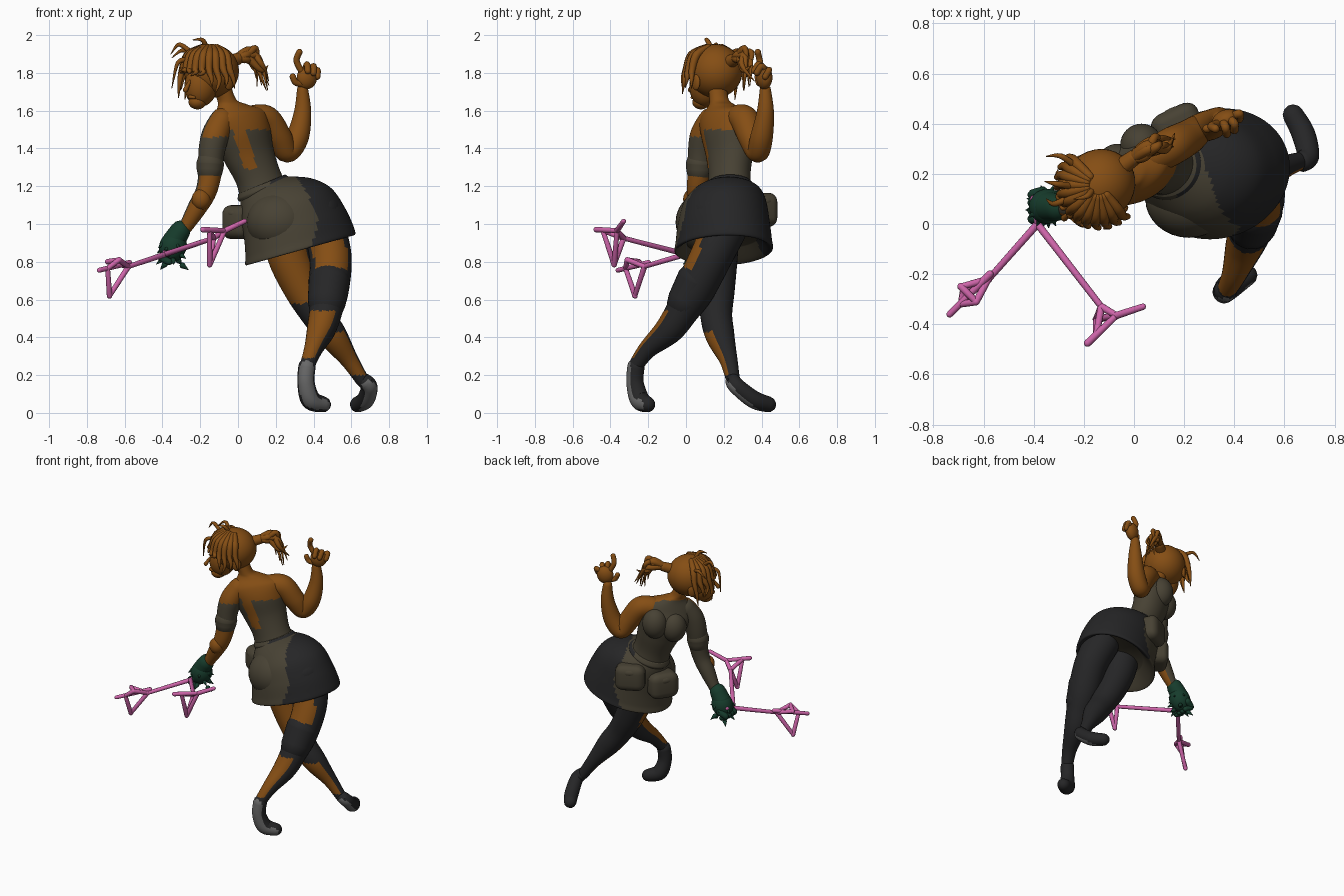
import bpy, bmesh, math, random
from mathutils import Vector, Matrix

if "Cube" in bpy.data.objects:
    bpy.data.objects.remove(bpy.data.objects["Cube"])

random.seed(4)
PI2 = 2 * math.pi

def mat(name, r, g, b):
    m = bpy.data.materials.new(name)
    m.diffuse_color = (r, g, b, 1)
    m.use_nodes = True
    m.node_tree.nodes["Principled BSDF"].inputs["Base Color"].default_value = m.diffuse_color
    return m

BROWN = mat("warm brown", 0.235, 0.076, 0.007)
DARK = mat("charcoal", 0.019, 0.019, 0.02)
OLIVE = mat("olive grey", 0.064, 0.054, 0.034)
GREEN = mat("deep green", 0.008, 0.045, 0.025)
PINK = mat("pink", 0.62, 0.13, 0.40)
GREY = mat("sole grey", 0.14, 0.14, 0.14)

def finish(name, bm, mats, rule=None):
    """Make an object; rule(centre, normal) picks the material slot."""
    bmesh.ops.recalc_face_normals(bm, faces=bm.faces)
    bm.normal_update()
    for f in bm.faces:
        f.smooth = True
        if rule:
            f.material_index = int(rule(f.calc_center_median(), f.normal))
    me = bpy.data.meshes.new(name)
    bm.to_mesh(me)
    bm.free()
    for m in mats:
        me.materials.append(m)
    ob = bpy.data.objects.new(name, me)
    bpy.context.collection.objects.link(ob)
    return ob

def spline(pts, steps):
    """Catmull-Rom through tuples of any length."""
    out, n = [], len(pts)
    for i in range(n - 1):
        a, b, c, d = pts[max(i - 1, 0)], pts[i], pts[i + 1], pts[min(i + 2, n - 1)]
        for s in range(steps):
            t = s / steps
            out.append([0.5 * (2 * q + (r - p) * t + (2 * p - 5 * q + 4 * r - s4) * t * t
                        + (3 * q - p - 3 * r + s4) * t ** 3) for p, q, r, s4 in zip(a, b, c, d)])
    out.append(list(pts[-1]))
    return out

def skin(bm, rings):
    """Bridge rings of coordinates and cap both ends."""
    vs = [[bm.verts.new(p) for p in ring] for ring in rings]
    n = len(vs[0])
    for a, b in zip(vs, vs[1:]):
        for i in range(n):
            bm.faces.new((a[i], a[(i + 1) % n], b[(i + 1) % n], b[i]))
    bm.faces.new(vs[0])
    bm.faces.new(vs[-1])

def tube(name, pts, mats, rule=None, steps=8, sides=28):
    """Round-ended limb through (x, y, z, radius) points."""
    s = spline(pts, steps)
    P = [Vector(p[:3]) for p in s]
    R = [max(p[3], 0.002) for p in s]
    T = [(P[min(i + 1, len(P) - 1)] - P[max(i - 1, 0)]).normalized() for i in range(len(P))]
    caps = [(math.sin(a), math.cos(a)) for a in (0.5, 1.0, 1.4)]
    st = ([(P[0] - T[0] * R[0] * k, T[0], R[0] * c) for k, c in reversed(caps)] + list(zip(P, T, R))
          + [(P[-1] + T[-1] * R[-1] * k, T[-1], R[-1] * c) for k, c in caps])
    u, prev, rings = T[0].orthogonal().normalized(), T[0], []
    for p, t, r in st:
        u = prev.rotation_difference(t) @ u
        prev = t
        v = t.cross(u)
        rings.append([p + (u * math.cos(PI2 * i / sides) + v * math.sin(PI2 * i / sides)) * r
                      for i in range(sides)])
    bm = bmesh.new()
    skin(bm, rings)
    return finish(name, bm, mats, rule)

def loft(name, rows, rot, mats, rule=None, steps=9, sides=80):
    """Stacked tilted ellipses: rows of (x, y, z, rx, ry, slope)."""
    rings, cr, sr = [], math.cos(rot), math.sin(rot)
    for x, y, z, rx, ry, k in spline(rows, steps):
        ring = []
        for i in range(sides):
            a, b = rx * math.cos(PI2 * i / sides), ry * math.sin(PI2 * i / sides)
            dx, dy = a * cr - b * sr, a * sr + b * cr
            ring.append((x + dx, y + dy, z + k * dx))
        rings.append(ring)
    bm = bmesh.new()
    skin(bm, rings)
    return finish(name, bm, mats, rule)

def blob(name, c, r, mats, rot=(0, 0, 0), rule=None):
    bm = bmesh.new()
    bmesh.ops.create_uvsphere(bm, u_segments=32, v_segments=20, radius=1)
    R = Matrix.Rotation(rot[2], 4, 'Z') @ Matrix.Rotation(rot[1], 4, 'Y') @ Matrix.Rotation(rot[0], 4, 'X')
    bm.transform(Matrix.Translation(c) @ R @ Matrix.Diagonal((*r, 1)))
    return finish(name, bm, mats, rule)

# Torso: olive top, bare upper back with a strip down the spine
def chestward(n):
    return n.x * -0.64 + n.y * 0.77

def torso_rule(c, n):
    f = chestward(n)
    strip = f < -0.3 and abs(c.x - 0.02 - 0.3 * (1.45 - c.z)) < 0.035 and c.z > 1.29
    return (c.z < 1.5 + 0.24 * max(f, 0) or f > 0.5) and not strip and c.z < 1.63

loft("torso", [(0.15, .23, 1.12, .14, .12, .4), (0.11, .23, 1.24, .12, .105, .35),
               (0.06, .23, 1.36, .14, .11, .3), (0.02, .22, 1.48, .165, .12, .3),
               (0.0, .2, 1.57, .165, .09, .25), (-.03, .19, 1.625, .09, .06, .1),
               (-.06, .175, 1.66, .05, .052, 0), (-.09, .165, 1.74, .05, .052, 0)],
     math.radians(40), [BROWN, OLIVE], torso_rule)
for side, x, y, z in (("left", -.065, .235, 1.44), ("right", .03, .315, 1.47)):
    blob(side + "_bust", (x, y, z), (.085, .085, .105), [OLIVE])

# Shorts: olive near side, charcoal far side, flared tilted hem
def split(c, n):
    return c.x > 0.39 - 0.33 * max(c.y, 0) + 0.03 * math.sin(c.z * 14)

loft("shorts", [(.13, .23, 1.2, .115, .12, .45), (.2, .22, 1.165, .185, .18, .42), (.255, .205, 1.1, .24, .22, .38),
                (.3, .2, 1.0, .27, .24, .32), (.325, .2, .91, .29, .25, .28),
                (.33, .2, .865, .295, .255, .28), (.33, .2, .87, .27, .23, .28),
                (.335, .2, .93, .2, .18, .28)], math.radians(20), [OLIVE, DARK], split)
blob("left_seat", (.22, .1, 1.01), (.175, .155, .16), [OLIVE])
blob("right_seat", (.43, .2, 1.06), (.125, .17, .12), [DARK])
loft("belt", [(.14, .23, 1.175, .135, .13, .42), (.135, .23, 1.19, .138, .133, .42),
              (.125, .23, 1.21, .125, .12, .42)], math.radians(30), [OLIVE, DARK], lambda c, n: c.x > .17)

# Belt pouches
for i, (c, turn) in enumerate((((.015, .255, 1.01), 1.0), ((.175, .39, 1.075), .45))):
    bm = bmesh.new()
    bmesh.ops.create_cube(bm, size=1)
    bmesh.ops.bevel(bm, geom=bm.edges[:], offset=.28, segments=5, affect='EDGES', profile=.5)
    bm.transform(Matrix.Translation(c) @ Matrix.Rotation(turn, 4, 'Z') @ Matrix.Diagonal((.2, .15, .18, 1)))
    finish("pouch_%d" % i, bm, [OLIVE])
    blob("pouch_flap_%d" % i, (c[0], c[1], c[2] + .045), (.102, .078, .045), [OLIVE], (0, 0, turn))

# Arms
tube("left_arm", [(-.085, .13, 1.55, .065), (-.12, .095, 1.47, .073), (-.14, .08, 1.38, .07),
                  (-.148, .07, 1.27, .062), (-.17, .06, 1.17, .056), (-.22, .06, 1.08, .05),
                  (-.285, .065, .97, .034)], [BROWN, OLIVE],
     lambda c, n: 1.29 < c.z < 1.46 or chestward(n) > .2)
tube("sleeve_cuff", [(-.147, .073, 1.32, .074), (-.149, .071, 1.285, .07)], [OLIVE])
blob("elbow_pad", (-.195, .03, 1.13), (.05, .045, .055), [BROWN])
tube("right_arm", [(.08, .27, 1.56, .07), (.15, .31, 1.55, .076), (.215, .345, 1.46, .07), (.262, .38, 1.385, .06),
                   (.315, .4, 1.46, .06), (.342, .42, 1.59, .046), (.342, .42, 1.71, .03)], [BROWN])

# Raised bare hand
blob("right_palm", (.365, .415, 1.775), (.056, .04, .062), [BROWN], (0, .2, .4))
for i, f in enumerate((((.335, .4, 1.81), (.31, .39, 1.865), (.325, .38, 1.91)),
                       ((.355, .41, 1.81), (.365, .385, 1.845), (.37, .36, 1.81)),
                       ((.38, .42, 1.81), (.4, .40, 1.835), (.4, .375, 1.80)),
                       ((.395, .43, 1.8), (.42, .44, 1.815), (.42, .42, 1.78)),
                       ((.34, .40, 1.74), (.305, .385, 1.75), (.29, .38, 1.78)))):
    tube("right_finger_%d" % i, [(*p, .017) for p in f], [BROWN], sides=12)

# Shaggy gauntlet
blob("glove", (-.345, .07, .88), (.072, .07, .085), [GREEN], (0, .4, 0))
tube("glove_cuff", [(-.34, .07, .91, .06), (-.305, .066, .965, .054)], [GREEN])
for i in range(4):
    y = .02 + .032 * i
    tube("glove_finger_%d" % i, [(-.365, y + .01, .85, .024), (-.405, y, .825, .02),
                                 (-.365, y - .01, .80, .018)], [GREEN], sides=12)
for i in range(14):
    a, h = i * 2.4, .82 + .01 * i
    d = Vector((math.cos(a), math.sin(a), random.uniform(-.9, -.2)))
    p = Vector((-.348, .07, h)) + d * .055
    tube("glove_tuft_%d" % i, [(*p, .016), (*(p + d * .03), .001)], [GREEN], sides=8, steps=2)

# Legs: charcoal leggings with bare patches on the -y side
tube("right_leg", [(.45, .2, .97, .12), (.49, .13, .82, .112), (.48, .045, .65, .106), (.465, -.02, .54, .088),
                   (.44, -.09, .44, .076), (.4, -.2, .34, .05), (.37, -.26, .26, .04)],
     [DARK, BROWN], lambda c, n: n.y < (-.55 if c.z > .6 else -.35 - .5 * n.x)
     and (c.z > .76 or .29 < c.z < .54), steps=12)
tube("right_knee_band", [(.484, .06, .70, .11), (.47, -.0, .585, .101)], [DARK])
tube("left_leg", [(.25, .16, .92, .12), (.28, .16, .8, .112), (.345, .16, .65, .098), (.42, .16, .52, .085),
                  (.5, .18, .41, .077), (.59, .225, .28, .048), (.66, .25, .17, .036)],
     [DARK, BROWN], lambda c, n: n.y < -.1 - .4 * n.x and (c.z > .58 or .2 < c.z < .43), steps=12)

# Shoes on their toes, pale soles turned back
tube("right_shoe", [(.365, -.265, .245, .046), (.36, -.27, .16, .046), (.385, -.245, .07, .052), (.45, -.205, .045, .042)],
     [DARK, GREY], lambda c, n: n.y < -.6)
tube("left_shoe", [(.675, .25, .165, .042), (.695, .275, .135, .044), (.675, .36, .07, .047), (.635, .435, .045, .042)],
     [DARK, GREY], lambda c, n: n.dot(Vector((.3, -.75, -.55))) > .65)

# Head and face
FACE = math.radians(222)
blob("skull", (-.14, .155, 1.81), (.15, .14, .142), [BROWN], (0, 0, FACE))
blob("face", (-.195, .105, 1.735), (.09, .085, .115), [BROWN], (0, -.15, FACE))
blob("chin", (-.215, .08, 1.645), (.048, .045, .038), [BROWN], (0, 0, FACE))
tube("nose", [(-.255, .045, 1.755, .008), (-.278, .024, 1.71, .014)], [BROWN], sides=10)
tube("lips", [(-.258, .062, 1.67, .008), (-.252, .042, 1.672, .011), (-.232, .032, 1.67, .008)], [BROWN], sides=10)
for s in (-1, 1):
    a = FACE + s * 1.65
    blob("ear_%d" % s, (-.145 + .135 * math.cos(a), .145 + .135 * math.sin(a), 1.75), (.03, .014, .042), [BROWN], (0, 0, FACE))

# Fringe and loose locks
for i in range(13):
    off = -1.5 + i * 3 / 12
    a = FACE + off
    end = random.uniform(1.64, 1.73) if abs(off) > .6 else random.uniform(1.75, 1.82)
    def at(r, z, w, sway=0):
        return (-.14 + r * math.cos(a + sway), .155 + r * math.sin(a + sway), z, w)
    tube("hair_lock_%d" % i, [at(.05, 1.935, .018), at(.125, 1.895, .022), at(.155, 1.82, .018),
         at(.17, (1.82 + end) / 2, .012, .08), at(.175, end, .002, random.uniform(-.15, .15))], [BROWN], sides=10)
for i, c in enumerate((((-.17, .13, 1.94), (-.19, .11, 1.975), (-.24, .1, 1.975)),
                       ((-.24, .15, 1.9), (-.31, .16, 1.95), (-.355, .17, 1.9)),
                       ((-.22, .22, 1.88), (-.29, .27, 1.92), (-.35, .27, 1.88)),
                       ((-.27, .1, 1.87), (-.32, .08, 1.85), (-.35, .1, 1.72)))):
    tube("stray_curl_%d" % i, [(*p, w) for p, w in zip(c, (.014, .011, .002))], [BROWN], sides=8)

# Ponytail
tube("hair_tie", [(-.04, .235, 1.86, .035), (.0, .265, 1.875, .032)], [BROWN])
for i in range(11):
    j = lambda s: random.uniform(-s, s)
    tube("ponytail_lock_%d" % i, [(-.01, .26, 1.875, .022), (.05 + j(.01), .295 + j(.02), 1.9 + j(.03), .022),
         (.1 + j(.03), .325 + j(.03), 1.865 + j(.055), .015), (.125 + j(.04), .34 + j(.04), 1.77 + j(.07), .002)],
         [BROWN], sides=10)

# Pink two-armed weapon: bars between named joints
J = {"grip": (-.385, .0, .84), "a": (-.58, -.22, .775), "a_end": (-.575, -.20, .795), "a_tip": (-.735, -.36, .755),
     "a_low": (-.68, -.27, .62), "a_mid": (-.69, -.32, .765), "a_up": (-.63, -.31, .81), "a_side": (-.69, -.25, .80),
     "b": (-.13, -.33, .925), "b_tip": (.035, -.33, 1.015), "b_low": (-.15, -.38, .785), "b_out": (-.185, -.475, .97),
     "b_mid": (-.15, -.44, .965), "b_in": (-.07, -.365, .965), "pommel": (-.4, .1, .88)}
for bar in ("pommel grip", "grip a", "a_end a_tip", "a a_low", "a_low a_mid", "a a_side", "a_side a_up",
            "a_up a_mid", "a_up a", "grip b", "b b_in", "b b_low", "b_low b_in", "b_low b_mid", "b b_mid",
            "b_out b_in", "b_in b_tip"):
    p, q = bar.split()
    tube("weapon_bar_" + bar.replace(" ", "_to_"), [(*J[p], .015), (*J[q], .013)], [PINK], sides=12, steps=2)
